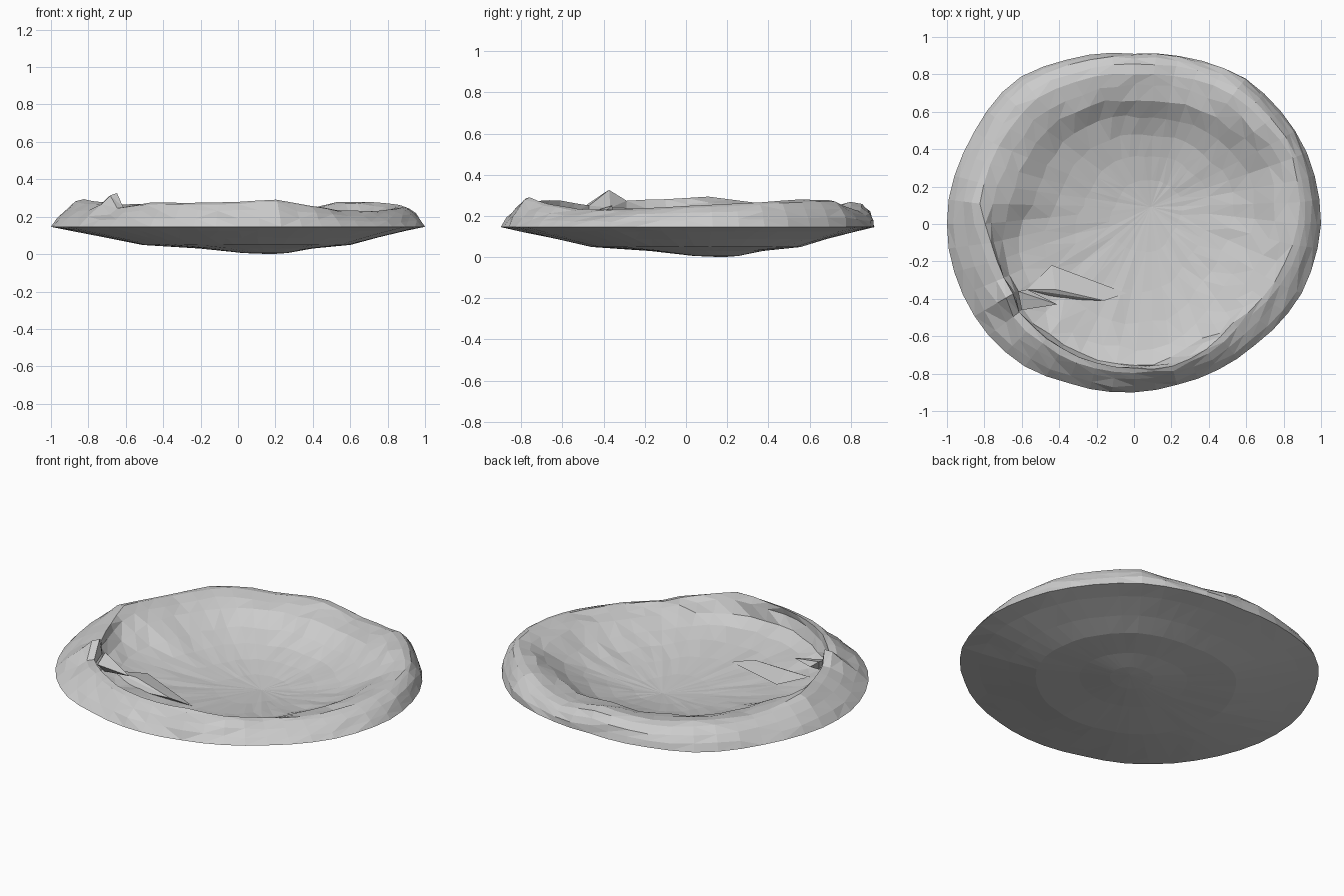
import bpy, bmesh, math, random
from mathutils import Vector

if "Cube" in bpy.data.objects:
    bpy.data.objects.remove(bpy.data.objects["Cube"])

random.seed(4)
stone = bpy.data.materials.new("grey stone")
stone.diffuse_color = (0.6, 0.6, 0.6, 1)
stone.use_nodes = True
stone.node_tree.nodes["Principled BSDF"].inputs["Base Color"].default_value = stone.diffuse_color

# Rim keys: angle in degrees, outer edge radius, rim radius, rim height,
# outer bulge (0 straight, 1 round), inner wall steepness (0 gentle, 1 undercut)
KEYS = [(0, 1.0, .88, .25, .5, .1), (22.5, 1.0, .92, .265, .6, .1), (37.5, .99, .88, .28, .7, 0),
        (52.5, .98, .87, .28, .9, 0), (65, .95, .84, .237, .9, 0), (75, .93, .82, .23, 1, 0),
        (90, .91, .80, .27, 1, 0), (112.5, .95, .82, .25, .9, 0), (130, 1.0, .85, .27, .7, 0),
        (152.5, .985, .83, .258, .4, 0), (172.5, 1.0, .83, .295, .4, .1),
        (187.5, 1.0, .77, .28, .4, .7), (202.5, .99, .75, .275, .2, 1),
        (210, .985, .745, .325, .1, 1), (217.5, .98, .77, .25, .2, 1), (232.5, .96, .77, .275, .2, 1),
        (247.5, .92, .77, .275, .2, 1), (270, .9, .77, .28, .2, 1), (285, .89, .79, .29, .2, .9),
        (300, .9, .77, .26, .2, .7), (315, .915, .75, .235, .2, .5), (337.5, .97, .81, .23, .3, .2),
        (360, 1.0, .88, .25, .5, .1)]
SIDES = 48
LOW = Vector((.18, .18))      # deepest point of the underside
EDGE = .146                   # height of the outer edge
FLOOR = .045                  # inner floor height


def mix(a, b, f):
    return a + (b - a) * f


def rim_at(deg):
    for a, b in zip(KEYS, KEYS[1:]):
        if a[0] <= deg <= b[0]:
            f = (deg - a[0]) / (b[0] - a[0])
            return [mix(p, q, f) for p, q in zip(a[1:], b[1:])]


def make_object(name, bm):
    bmesh.ops.recalc_face_normals(bm, faces=bm.faces)
    mesh = bpy.data.meshes.new(name)
    bm.to_mesh(mesh)
    bm.free()
    mesh.materials.append(stone)
    obj = bpy.data.objects.new(name, mesh)
    bpy.context.collection.objects.link(obj)


# Closed crater shell: rings run from the underside tip, over the rim, to the floor
BELOW = [(.12, .006), (.30, .030), (.56, .050), (.72, .087), (.89, .124)]
# Outer slope, as inward fraction and height fraction: straight and round versions
OUTER = [((.30, .33), (.05, .35)), ((.62, .66), (.20, .65)), ((.88, .93), (.55, .90))]
# Inner wall, as radius fraction and height fraction: gentle and undercut versions
INNER = [((.91, .94), (1.0, .82)), ((.81, .80), (.97, .57)), ((.68, .51), (.88, .40)),
         ((.54, .31), (.72, .28)), ((.38, .17), (.52, .17)), ((.20, .06), (.28, .07))]

bm = bmesh.new()
rings = []


def add_ring(func, jitter):
    ring = []
    for i in range(SIDES):
        r, z, shift = func(*rim_at(360 * i / SIDES))
        r += random.uniform(-1, 1) * jitter * min(1, r * 1.3)
        z += random.uniform(-1, 1) * jitter * .45 * min(1, r * 1.3)
        a = math.radians(360 * i / SIDES)
        ring.append(bm.verts.new((r * math.cos(a) + LOW.x * shift,
                                  r * math.sin(a) + LOW.y * shift, z)))
    rings.append(ring)


for t, h in BELOW:
    add_ring(lambda R, r, z, b, s: (R * t, h, (1 - t) ** 1.7), .003)
add_ring(lambda R, r, z, b, s: (R, EDGE, 0), 0)
for p, q in OUTER:
    add_ring(lambda R, r, z, b, s: (mix(R, r, mix(p[0], q[0], b)),
                                    mix(EDGE, z, mix(p[1], q[1], b)), 0), .008)
add_ring(lambda R, r, z, b, s: (r, z, 0), .004)
for p, q in INNER:
    add_ring(lambda R, r, z, b, s: (r * mix(p[0], q[0], s),
                                    mix(FLOOR, mix(min(z, .28), .27, .6), mix(p[1], q[1], s))
                                    if p[0] < .9 else mix(FLOOR, min(z, .29), mix(p[1], q[1], s)),
                                    (1 - mix(p[0], q[0], s)) * .5), .015)

for lower, upper in zip(rings, rings[1:]):
    for i in range(SIDES):
        j = (i + 1) % SIDES
        bm.faces.new((lower[i], lower[j], upper[j], upper[i]))
for ring, tip in ((rings[0], (LOW.x, LOW.y, 0)), (rings[-1], (.09, .09, FLOOR))):
    centre = bm.verts.new(tip)
    for i in range(SIDES):
        bm.faces.new((ring[i], ring[(i + 1) % SIDES], centre))
bmesh.ops.triangulate(bm, faces=bm.faces)
make_object("crater", bm)

# Broken ledges leaning from the notched rim onto the floor
LEDGES = {
    "upper_ledge": [(-.62, -.36, .25), (-.60, -.46, .22), (-.41, -.43, .19),
                    (-.57, -.35, .21), (-.58, -.42, .17)],
    "lower_ledge": [(-.57, -.35, .15), (-.44, -.22, .12), (-.42, -.35, .15),
                    (-.16, -.41, .12), (-.04, -.37, .09), (-.40, -.40, .10)],
}
for name, points in LEDGES.items():
    bm = bmesh.new()
    for p in points:
        bm.verts.new(p)
    bmesh.ops.convex_hull(bm, input=bm.verts)
    make_object(name, bm)
